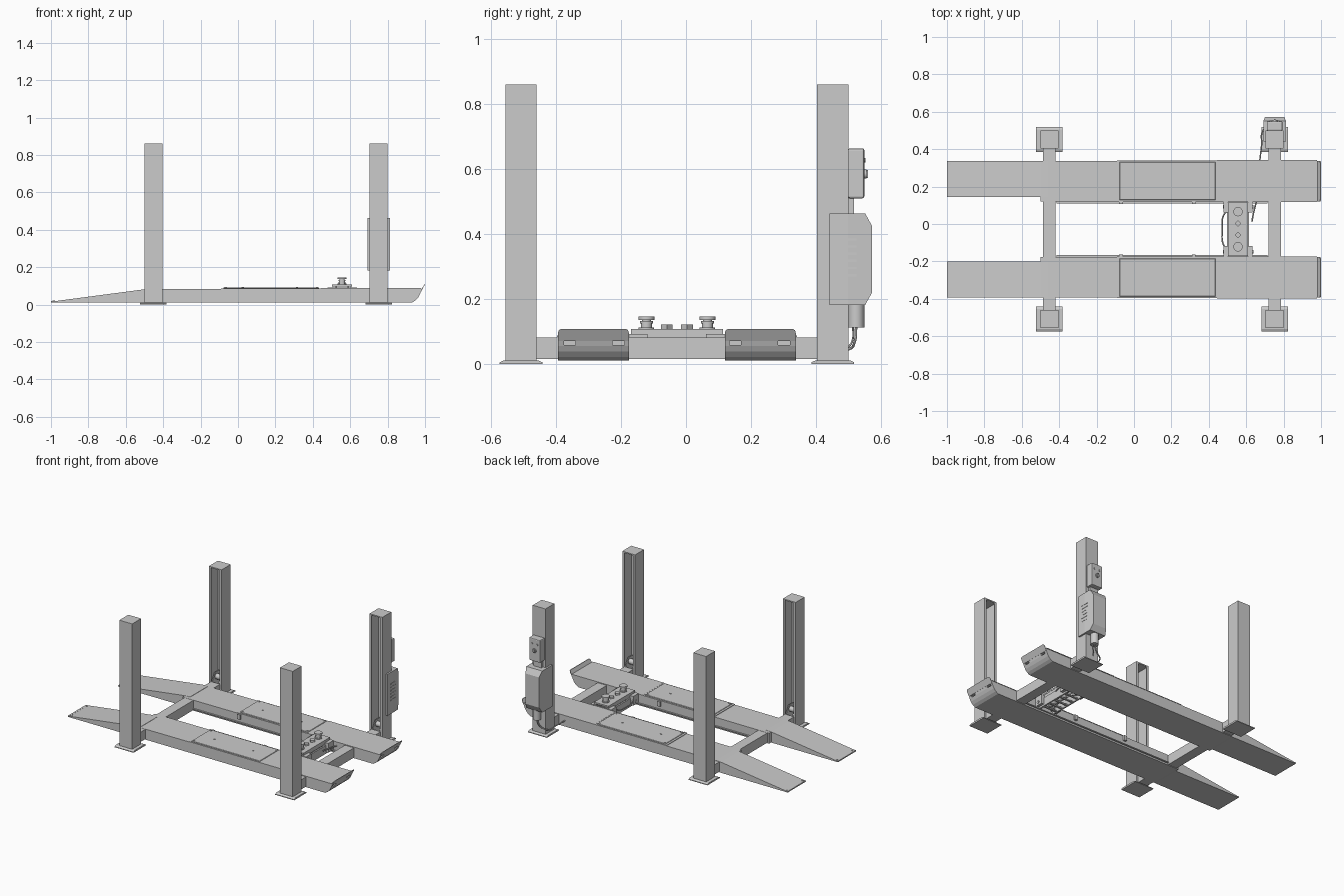
import bpy, bmesh, math
from mathutils import Vector

if "Cube" in bpy.data.objects:
    bpy.data.objects.remove(bpy.data.objects["Cube"])

CY = -0.028            # y of the lift's symmetry plane
POST_X = (-0.453, 0.752)
POST_Y = CY + 0.48, CY - 0.48


def finish(name, bm):
    bmesh.ops.recalc_face_normals(bm, faces=bm.faces)
    me = bpy.data.meshes.new(name)
    bm.to_mesh(me)
    bm.free()
    ob = bpy.data.objects.new(name, me)
    bpy.context.collection.objects.link(ob)
    return ob


def prism(name, pts, axis, lo, hi):
    """Extrude a closed 2D profile along an axis (x: yz, y: xz, z: xy)."""
    def place(a, b, t):
        return {'x': (t, a, b), 'y': (a, t, b), 'z': (a, b, t)}[axis]
    bm = bmesh.new()
    face = bm.faces.new([bm.verts.new(place(a, b, lo)) for a, b in pts])
    ext = bmesh.ops.extrude_face_region(bm, geom=[face])
    move = Vector(place(0, 0, hi - lo))
    bmesh.ops.translate(bm, vec=move, verts=[v for v in ext['geom'] if isinstance(v, bmesh.types.BMVert)])
    return finish(name, bm)


def box(name, x, y, z):
    x, y = sorted(x), sorted(y)
    return prism(name, [(x[0], y[0]), (x[1], y[0]), (x[1], y[1]), (x[0], y[1])], 'z', *z)


def smooth(ob, angle=35):
    bpy.ops.object.select_all(action='DESELECT')
    ob.select_set(True)
    bpy.context.view_layer.objects.active = ob
    bpy.ops.object.shade_smooth_by_angle(angle=math.radians(angle))


def rod(name, a, b, r, n=20):
    a, b = Vector(a), Vector(b)
    bm = bmesh.new()
    bmesh.ops.create_cone(bm, cap_ends=True, segments=n, radius1=r, radius2=r, depth=(b - a).length)
    rot = Vector((0, 0, 1)).rotation_difference(b - a).to_matrix()
    bmesh.ops.rotate(bm, matrix=rot, verts=bm.verts)
    bmesh.ops.translate(bm, vec=(a + b) / 2, verts=bm.verts)
    ob = finish(name, bm)
    smooth(ob)
    return ob


def hose(name, pts, r=0.004):
    cu = bpy.data.curves.new(name, 'CURVE')
    cu.dimensions, cu.bevel_depth, cu.bevel_resolution = '3D', r, 2
    cu.use_fill_caps = True
    sp = cu.splines.new('BEZIER')
    sp.bezier_points.add(len(pts) - 1)
    for p, co in zip(sp.bezier_points, pts):
        p.co, p.handle_left_type, p.handle_right_type = co, 'AUTO', 'AUTO'
    ob = bpy.data.objects.new(name, cu)
    bpy.context.collection.objects.link(ob)
    return ob


# Posts: lipped channels open towards the middle, with foot, cap, lock ladder and carriage
h, t, l = 0.048, 0.006, 0.016
channel = [(-h, -h), (-h, h), (h, h), (h, -h), (h - l, -h), (h - l, t - h), (h - t, t - h),
           (h - t, h - t), (t - h, h - t), (t - h, t - h), (l - h, t - h), (l - h, -h)]
for px in POST_X:
    for py, s in zip(POST_Y, (1, -1)):
        prism('post', [(px + a, py + s * b) for a, b in channel], 'z', 0.008, 0.855)
        box('post_cap', (px - h, px + h), (py - h, py + h), (0.853, 0.861))
        prism('post_foot', [(py - .066, 0), (py + .066, 0), (py + .066, .005), (py + .053, .011),
                            (py - .053, .011), (py - .066, .005)], 'x', px - .071, px + .071)
        back = py + s * (h - t)
        for dx in (-0.012, 0.012):
            box('lock_ladder_rail', (px + dx - .004, px + dx + .004), (back, back - s * .008), (.02, .85))
        for i in range(18):
            z = 0.06 + i * 0.045
            box('lock_ladder_rung', (px - .012, px + .012), (back, back - s * .008), (z, z + .015))
        front = py - s * h
        for dx in (-0.028, 0.022):
            prism('carriage_plate', [(front, .015), (front, .085), (front + s * .03, .135),
                                     (front + s * .075, .135), (front + s * .075, .015)],
                  'x', px + dx, px + dx + .006)
        rod('carriage_roller', (px - .03, front + s * .045, .105), (px + .03, front + s * .045, .105), .018)
    # Cross beam between the two posts
    box('cross_beam', (px - .034, px + .034), (POST_Y[1] + .045, POST_Y[0] - .045), (.015, .081))

# Runways, repeated on both sides of the symmetry plane
deck_profile = [(-.5, .011), (.93, .011), (.948, .022), (.963, .038), (.973, .056),
                (.979, .072), (.981, .086), (-.5, .082)]
for s in (1, -1):
    def Y(d):
        return CY + s * d
    inner, outer = Y(.148), Y(.366)
    deck = prism('runway', deck_profile, 'y', inner, outer)
    # Slots in the curved runway end
    for d in (.18, .33):
        cut = box('slot_cutter', (.955, 1.0), (Y(d - .018), Y(d + .018)), (.058, .07))
        cut.hide_render = True
        cut.hide_set(True)
        cut.display_type = 'WIRE'
        m = deck.modifiers.new('slot', 'BOOLEAN')
        m.operation, m.object, m.solver = 'DIFFERENCE', cut, 'EXACT'
    # Round-cornered wheel stop, leaning outwards
    c = .012
    corner = [(math.cos(a) * c, math.sin(a) * c) for a in (i * math.pi / 8 for i in range(5))]
    stop_pts = [(.158, .07), (.366, .07)]
    stop_pts += [(.366 - c + a, .108 - c + b) for a, b in corner]
    stop_pts += [(.148 + c - a, .108 - c + b) for a, b in reversed(corner)] + [(.148, .07)]
    stop = prism('wheel_stop', [(Y(a), b) for a, b in stop_pts[1:]], 'x', .975, .979)
    for v in stop.data.vertices:
        v.co.x += (v.co.z - .07) * .55
    # Drive-on ramp with folded tip and pivot bolts
    prism('ramp', [(-.998, .010), (-.5, .010), (-.46, .014), (-.46, .084), (-.5, .082), (-.998, .016)],
          'y', Y(.172), outer)
    box('ramp_tip', (-1, -.988), (Y(.172), outer), (.01, .018))
    for d in (.186, .35):
        rod('ramp_bolt', (-.985, Y(d), .014), (-.985, Y(d), .021), .006, 12)
    # Raised deck plates, slip plate and its pins
    box('rear_deck_plate', (.445, .978), (Y(.146), Y(.37)), (.084, .0875))
    box('slip_plate_tray', (-.09, .445), (Y(.146), Y(.368)), (.083, .0865))
    slip = box('slip_plate', (-.078, .435), (Y(.156), Y(.36)), (.0865, .0915))
    bv = slip.modifiers.new('edge', 'BEVEL')
    bv.width, bv.segments = .002, 1
    for x, d in [(-.065, .17), (-.065, .347), (.422, .17), (.422, .347), (.025, .258), (.315, .258)]:
        rod('slip_plate_pin', (x, Y(d), .088), (x, Y(d), .094), .006, 12)
    # Inner rail that carries the jack
    box('jack_rail', (-.415, .715), (Y(.138), Y(.148)), (.022, .028))
    for x in (-.08, .31):
        box('rail_clip', (x, x + .02), (Y(.134), Y(.148)), (.05, .083))

    # Jack: carriers, lifting pad and stops for this side
    for x in (.49, .622):
        box('jack_end_bracket', (x - .012, x + .012), (Y(.09), Y(.148)), (.03, .092))
    box('jack_end_plate', (.48, .635), (Y(.138), Y(.144)), (.022, .092))
    rod('jack_roller_axle', (.475, Y(.12), .05), (.64, Y(.12), .05), .009)
    py = Y(.094)
    for r, z0, z1 in ((.024, .105, .113), (.017, .113, .125), (.02, .125, .132), (.014, .132, .136), (.025, .136, .146)):
        rod('lifting_pad', (.556, py, z0), (.556, py, z1), r, 24)
    for x0, z0, z1 in ((.52, .03, .085), (.585, .085, .03)):
        prism('scissor_arm', [(Y(.13), z0), (Y(.0), z1), (Y(.0), z1 + .014), (Y(.13), z0 + .014)],
              'x', x0, x0 + .008)
    stub = Y(.031)
    prism('pad_adapter', [(.556 + .018 * a, stub + .018 * b) for a, b in ((1, 0), (0, 1), (-1, 0), (0, -1))],
          'z', .105, .121)

# Jack body shared by both sides
jack_y = (CY - .142, CY + .142)
box('jack_top_beam', (.502, .61), jack_y, (.098, .108))
for x in (.505, .601):
    box('jack_top_flange', (x, x + .007), jack_y, (.078, .1))
for x in (.498, .606):
    box('jack_side_rail', (x, x + .01), jack_y, (.018, .075))
for i in range(5):
    y = CY - .1 + i * .05
    box('jack_cross_tie', (.5, .614), (y - .006, y + .006), (.018, .026))
rod('jack_cylinder', (.556, CY - .1, .05), (.556, CY + .06, .05), .016)
rod('jack_piston', (.556, CY + .06, .05), (.556, CY + .13, .05), .008)
hose('jack_hose', [(.5, CY + .1, .07), (.477, CY + .07, .06), (.472, CY, .055),
                   (.477, CY - .08, .06), (.5, CY - .11, .07)])
hose('jack_supply_hose', [(.63, CY + .04, .06), (.642, CY + .1, .06), (.655, CY + .15, .06)])

# Power unit on the back of one post
cx = POST_X[1]
unit = prism('power_unit_cover', [(.499, .182), (.552, .182), (.573, .22), (.573, .425), (.552, .463), (.499, .463)],
             'x', cx - .06, cx + .06)
for v in unit.data.vertices:
    if v.co.y > .56:
        v.co.x = cx + (v.co.x - cx) * .85
for s in (1, -1):
    box('cover_side_panel', (cx + s * .0485, cx + s * .06), (.442, .5), (.182, .463))
for i in range(6):
    z = .27 + i * .022
    box('vent_louvre', (cx + .058, cx + .062), (.475, .525), (z, z + .007))
box('mounting_bracket', (cx - .03, cx + .03), (.499, .518), (.46, .515))
rod('motor', (cx, .524, .112), (cx, .524, .19), .025, 24)

# Control box with switch and buttons
ctrl = box('control_box', (cx - .042, cx + .042), (.499, .549), (.51, .664))
bv = ctrl.modifiers.new('edge', 'BEVEL')
bv.width, bv.segments = .006, 2
rod('main_switch', (cx, .547, .585), (cx, .556, .585), .014)
box('switch_handle', (cx - .004, cx + .004), (.554, .561), (.572, .598))
for dx in (-.02, .02):
    rod('push_button', (cx + dx, .547, .627), (cx + dx, .553, .627), .007, 16)

# Supply hoses from the motor down to the runway
hose('supply_hose', [(cx, .524, .115), (cx - .02, .52, .07), (cx - .062, .5, .045), (cx - .07, .42, .045), (cx - .08, .335, .05)])
hose('return_hose', [(cx + .01, .515, .115), (cx, .512, .07), (cx - .01, .495, .045)], .003)
